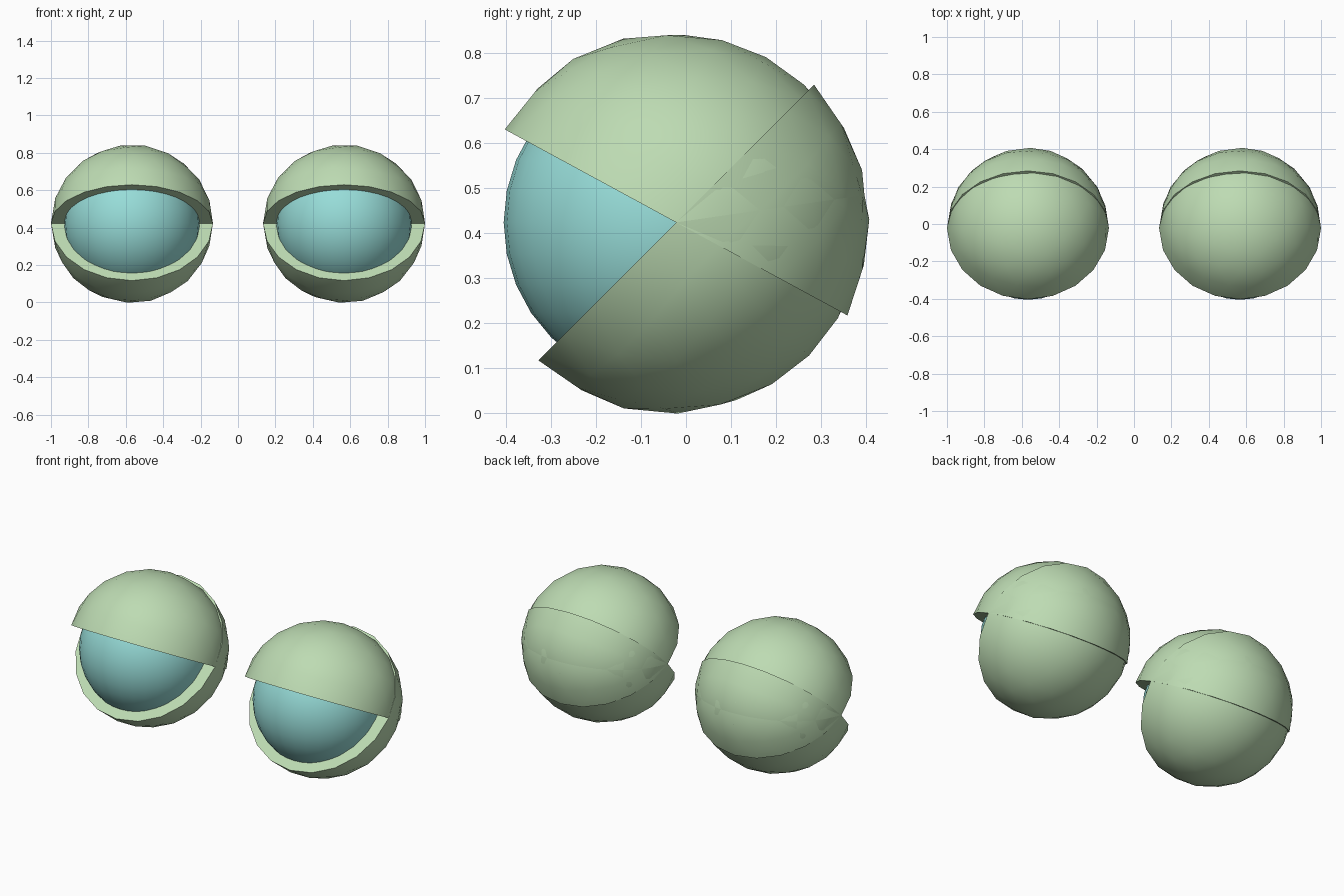
import bpy, bmesh, math
from mathutils import Matrix, Vector

cube = bpy.data.objects.get("Cube")
if cube:
    bpy.data.objects.remove(cube, do_unlink=True)


def material(name, color):
    m = bpy.data.materials.new(name)
    m.use_nodes = True
    m.diffuse_color = color
    m.node_tree.nodes["Principled BSDF"].inputs["Base Color"].default_value = color
    return m


GREEN = material("pale green", (0.51, 0.71, 0.45, 1))
TEAL = material("pale teal", (0.31, 0.72, 0.69, 1))
EYE_X = 0.567
PIVOT = Vector((0, -0.022, 0.423))
LID_RADIUS = 0.433


def finish(name, bm, mat, location):
    bmesh.ops.recalc_face_normals(bm, faces=bm.faces)
    mesh = bpy.data.meshes.new(name)
    bm.to_mesh(mesh)
    bm.free()
    mesh.materials.append(mat)
    obj = bpy.data.objects.new(name, mesh)
    obj.location = location
    bpy.context.collection.objects.link(obj)
    bpy.ops.object.select_all(action="DESELECT")
    obj.select_set(True)
    bpy.context.view_layer.objects.active = obj
    bpy.ops.object.shade_smooth_by_angle(angle=math.radians(40))


def eyelid(name, x, tilt):
    """Slightly flattened half sphere with a flat rim, tilted about the eye's axis."""
    bm = bmesh.new()
    bmesh.ops.create_icosphere(bm, subdivisions=3, radius=LID_RADIUS)
    bmesh.ops.bisect_plane(bm, geom=bm.verts[:] + bm.edges[:] + bm.faces[:],
                           dist=0.0005, plane_co=(0, 0, 0), plane_no=(0, 0, 1),
                           clear_inner=True)
    bmesh.ops.holes_fill(bm, edges=[e for e in bm.edges if e.is_boundary], sides=0)
    bm.transform(Matrix.Rotation(math.radians(tilt), 4, "X") @ Matrix.Diagonal((1, 1, 0.965, 1)))
    finish(name, bm, GREEN, PIVOT + Vector((x, 0, 0)))


def eyeball(name, x):
    bm = bmesh.new()
    bmesh.ops.create_uvsphere(bm, u_segments=32, v_segments=16, radius=0.362)
    finish(name, bm, TEAL, PIVOT + Vector((x, -0.021, 0)))


# Two identical eyes, each a ball held between two lids
for side, x in (("left", EYE_X), ("right", -EYE_X)):
    eyeball(side + "_eyeball", x)
    eyelid(side + "_upper_eyelid", x, -28.5)
    eyelid(side + "_lower_eyelid", x, -135 - 90 + 90)
